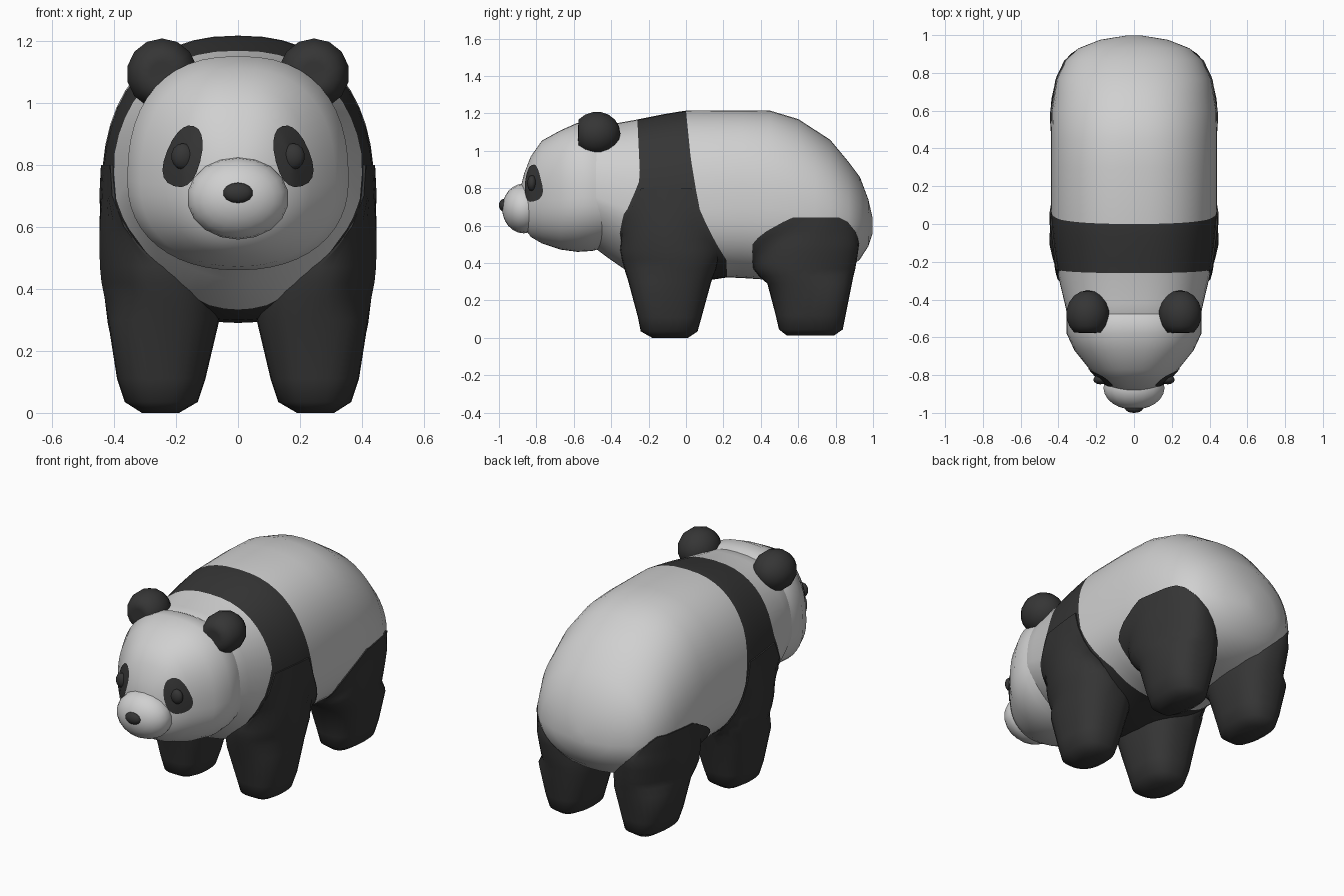
import bpy, bmesh, math
from mathutils import Vector, Matrix
from mathutils.bvhtree import BVHTree

if "Cube" in bpy.data.objects:
    bpy.data.objects.remove(bpy.data.objects["Cube"])


def material(name, v):
    m = bpy.data.materials.new(name)
    m.diffuse_color = (v, v, v, 1)
    m.use_nodes = True
    m.node_tree.nodes["Principled BSDF"].inputs["Base Color"].default_value = m.diffuse_color
    return m


WHITE = material("white fur", 0.63)
DARK = material("dark fur", 0.036)


def finish(name, bm, mats, mirror=False, angle=60):
    bmesh.ops.recalc_face_normals(bm, faces=bm.faces)
    me = bpy.data.meshes.new(name)
    bm.to_mesh(me)
    bm.free()
    ob = bpy.data.objects.new(name, me)
    bpy.context.collection.objects.link(ob)
    for m in mats:
        me.materials.append(m)
    bpy.ops.object.select_all(action='DESELECT')
    ob.select_set(True)
    bpy.context.view_layer.objects.active = ob
    bpy.ops.object.shade_smooth_by_angle(angle=math.radians(angle))
    if mirror:
        ob.modifiers.new("mirror", 'MIRROR').use_mirror_merge = False
    return ob


def interp(table, t):
    """Linear lookup of a row (key, values...) in a table sorted by key."""
    if t <= table[0][0]:
        return table[0][1:]
    for a, b in zip(table, table[1:]):
        if t <= b[0]:
            f = (t - a[0]) / (b[0] - a[0])
            return tuple(p + (q - p) * f for p, q in zip(a[1:], b[1:]))
    return table[-1][1:]


def spow(v, e):
    return math.copysign(abs(v) ** e, v)


def top_power(y):
    return 2.4 - 0.25 * min(1, max(0, (y - 0.3) / 0.5))


def section(table, y, a):
    """Point on the cross-section at y; angle 0 is the top."""
    top, bot, hw, n = interp(table, y)
    zc = bot + 0.42 * (top - bot)
    if math.cos(a) >= 0:
        n, h = top_power(y), top - zc
    else:
        h = zc - bot
    return Vector((hw * spow(math.sin(a), 2 / n), y, zc + h * spow(math.cos(a), 2 / n)))


def loft(rings):
    """Skin closed rings; returns the bmesh and the faces of each span."""
    bm = bmesh.new()
    vs = [[bm.verts.new(p) for p in r] for r in rings]
    spans, k = [], len(rings[0])
    for r, s in zip(vs, vs[1:]):
        spans.append([bm.faces.new((r[i], r[(i + 1) % k], s[(i + 1) % k], s[i])) for i in range(k)])
    bm.faces.new(vs[0])
    bm.faces.new(vs[-1])
    return bm, spans


# Body: y, top, bottom, half width, roundness of the lower half
BODY = [(-0.60, 1.06, 0.54, 0.31, 1.8), (-0.50, 1.13, 0.49, 0.349, 1.8),
        (-0.34, 1.148, 0.37, 0.385, 1.75), (-0.25, 1.17, 0.315, 0.41, 1.9),
        (-0.10, 1.20, 0.29, 0.43, 2.1), (0.0, 1.215, 0.29, 0.44, 2.2),
        (0.23, 1.217, 0.325, 0.44, 2.4), (0.45, 1.215, 0.31, 0.44, 2.4),
        (0.60, 1.17, 0.31, 0.437, 2.4), (0.77, 1.06, 0.33, 0.408, 2.2),
        (0.87, 0.94, 0.37, 0.36, 2.1), (0.93, 0.86, 0.42, 0.295, 2.0),
        (0.975, 0.74, 0.49, 0.18, 2.0), (0.998, 0.64, 0.56, 0.04, 2.0)]
# Edges of the dark shoulder band: z, y
BAND_FRONT = [(0.30, -0.28), (0.36, -0.33), (0.47, -0.355), (0.61, -0.335), (0.86, -0.245), (1.2, -0.26)]
BAND_BACK = [(0.30, 0.22), (0.40, 0.215), (0.48, 0.17), (0.68, 0.07), (0.95, 0.025), (1.2, 0.0)]
SEG = 48
ANGLES = [2 * math.pi * i / SEG for i in range(SEG)]


def body_ring(f):
    return [section(BODY, f(section(BODY, -0.1, a).z), a) for a in ANGLES]


def body_x(y, z):
    top, bot, hw, n = interp(BODY, y)
    zc = bot + 0.42 * (top - bot)
    t, n = ((z - zc) / (top - zc), top_power(y)) if z > zc else ((zc - z) / (zc - bot), n)
    return hw * (1 - t ** n) ** (1 / n) if t < 1 else 0


rings = [body_ring(lambda z, y=y: y) for y in (-0.60, -0.50, -0.42)]
for f in (0, 0.25, 0.5, 0.75, 1):
    rings.append(body_ring(lambda z: (1 - f) * interp(BAND_FRONT, z)[0] + f * interp(BAND_BACK, z)[0]))
rings += [body_ring(lambda z, y=y: y) for y in (0.3, 0.45, 0.6, 0.69, 0.77, 0.87, 0.93, 0.975, 0.998)]
bm, spans = loft(rings)
for s in spans[3:7]:
    for face in s:
        face.material_index = 1
finish("body", bm, [WHITE, DARK])

# Head
HEAD = [(-0.44, 1.115, 0.482, 0.345, 2.2), (-0.50, 1.145, 0.465, 0.357, 2.2),
        (-0.58, 1.15, 0.46, 0.357, 2.2), (-0.67, 1.11, 0.472, 0.315, 2.2),
        (-0.77, 1.055, 0.505, 0.235, 2.2), (-0.83, 0.97, 0.54, 0.18, 2.1),
        (-0.865, 0.88, 0.59, 0.115, 2), (-0.885, 0.80, 0.66, 0.05, 2)]
HEAD.reverse()
bm, _ = loft([[section(HEAD, row[0], a) for a in ANGLES] for row in HEAD])
face_surface = BVHTree.FromBMesh(bm)
finish("head", bm, [WHITE])


def face_y(x, z):
    return face_surface.ray_cast(Vector((x, -2, z)), Vector((0, 1, 0)))[0].y


# Eye patches: leaning ovals laid on the face
bm = bmesh.new()
loops = []
for k in (0.02, 0.35, 0.7, 1.0):
    loop = []
    for i in range(20):
        a = 2 * math.pi * i / 20
        u, v = 0.056 * k * spow(math.cos(a), 0.85), 0.102 * k * spow(math.sin(a), 0.85)
        u *= 1 - 0.15 * math.sin(a)
        x = 0.175 + u * 0.95 - v * 0.31
        z = 0.828 + u * 0.31 + v * 0.95
        loop.append(bm.verts.new((x, face_y(x, z) - 0.007, z)))
    loops.append(loop)
for r, s in zip(loops, loops[1:]):
    for i in range(20):
        bm.faces.new((r[i], r[(i + 1) % 20], s[(i + 1) % 20], s[i]))
bm.faces.new(loops[0])
finish("eye_patch", bm, [DARK], mirror=True)


def ball(name, centre, radii, mat, mirror=False, dish=0, seg=14, ring=9):
    """Ellipsoid with its pole to the front, optionally dished there."""
    bm = bmesh.new()
    bmesh.ops.create_uvsphere(bm, u_segments=seg, v_segments=ring, radius=1,
                              matrix=Matrix.Rotation(math.pi / 2, 4, 'X'))
    for v in bm.verts:
        if v.co.y < -0.85:
            v.co.y += dish * (-v.co.y - 0.85) / 0.15
        v.co = Vector(centre) + Vector(c * r for c, r in zip(v.co, radii))
    finish(name, bm, [mat], mirror)


# Facial parts and ears
ball("eye", (0.178, face_y(0.178, 0.827) - 0.002, 0.827), (0.038, 0.025, 0.043), DARK, True)
ball("muzzle", (0, -0.868, 0.692), (0.164, 0.115, 0.133), WHITE, seg=18, ring=12)
ball("nose", (0, -0.975, 0.709), (0.049, 0.025, 0.034), DARK)
ball("ear", (0.245, -0.477, 1.093), (0.116, 0.126, 0.116), DARK, True, dish=0.25)


def leg(name, rows, thin):
    """Rows: z, inner x, outer x, front y, back y. The upper part hugs the body;
    thin is the end (front -1, back 1) where the outer side narrows."""
    rings = []
    for z, x0, x1, y0, y1 in rows:
        ring = []
        for i in range(28):
            a = 2 * math.pi * i / 28
            c, s = spow(math.cos(a), 0.8), spow(math.sin(a), 0.8)
            x = (x0 + x1) / 2 + (x1 - x0) / 2 * c
            y = (y0 + y1) / 2 + (y1 - y0) / 2 * s
            if z > 0.3 and c > 0:
                x -= 0.05 * max(0, thin * s) * c
            if z >= 0.36 and c > -0.01:
                hug = body_x(y, z) + 0.007
                w = min(1, max(0, (z - 0.5) / 0.25))
                x = max(x, hug) * (1 - w) + hug * w
            ring.append((x, y, z))
        rings.append(ring)
    bm, _ = loft(rings)
    finish(name, bm, [DARK], mirror=True)


leg("front_leg", [(0.0, 0.19, 0.31, -0.18, 0.01), (0.035, 0.13, 0.365, -0.242, 0.062),
                  (0.11, 0.105, 0.39, -0.257, 0.083), (0.30, 0.06, 0.42, -0.308, 0.135),
                  (0.37, 0.06, 0.43, -0.33, 0.16), (0.42, 0.07, 0.44, -0.343, 0.17),
                  (0.47, 0.08, 0.445, -0.352, 0.165), (0.53, 0.10, 0.452, -0.345, 0.13),
                  (0.60, 0.12, 0.457, -0.335, 0.10), (0.70, 0.18, 0.45, -0.29, 0.06),
                  (0.80, 0.22, 0.425, -0.24, 0.03)], -1)
leg("hind_leg", [(0.012, 0.19, 0.31, 0.54, 0.79), (0.045, 0.13, 0.36, 0.497, 0.838),
                 (0.12, 0.11, 0.385, 0.48, 0.853), (0.29, 0.07, 0.42, 0.435, 0.887),
                 (0.33, 0.07, 0.425, 0.39, 0.895), (0.37, 0.07, 0.43, 0.36, 0.905),
                 (0.40, 0.08, 0.433, 0.357, 0.91), (0.43, 0.08, 0.436, 0.355, 0.915),
                 (0.46, 0.09, 0.438, 0.354, 0.92), (0.50, 0.10, 0.44, 0.355, 0.925),
                 (0.535, 0.12, 0.44, 0.385, 0.918), (0.57, 0.15, 0.44, 0.43, 0.905),
                 (0.62, 0.20, 0.43, 0.52, 0.865), (0.643, 0.22, 0.42, 0.57, 0.82)], 1)
